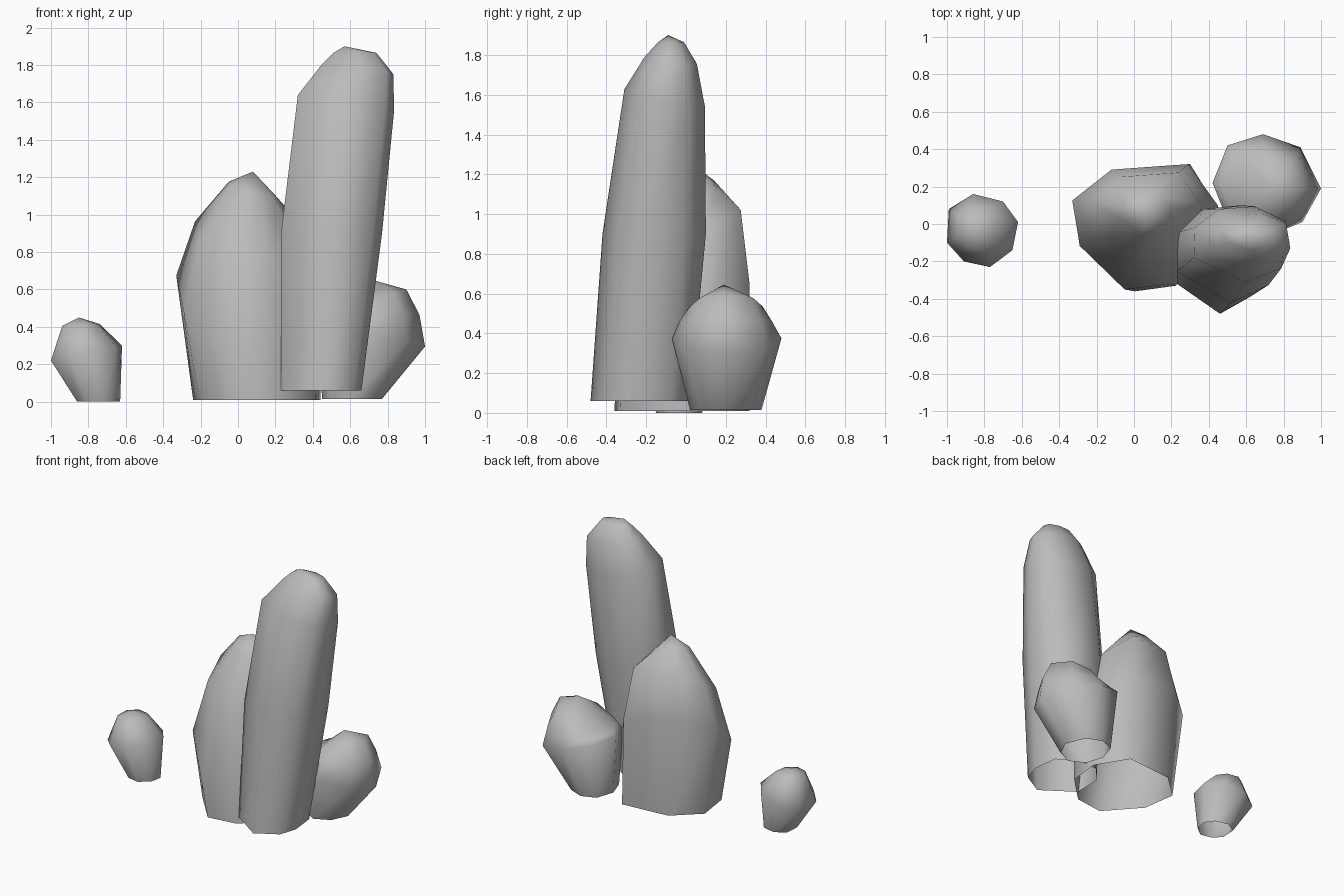
import bpy
import bmesh

cube = bpy.data.objects.get("Cube")
if cube:
    bpy.data.objects.remove(cube, do_unlink=True)

stone = bpy.data.materials.new("grey_stone")
stone.use_nodes = True
grey = (0.5, 0.5, 0.5, 1)
stone.diffuse_color = grey
stone.node_tree.nodes["Principled BSDF"].inputs["Base Color"].default_value = grey


def normalise(values):
    low, high = min(values), max(values)
    return [(v - low) / (high - low) for v in values]


def make_rock(name, outline, rings, apex):
    """Loft an outline through rings of (z, x range, y range, (lean x, lean y))."""
    us = normalise([p[0] for p in outline])
    vs = normalise([p[1] for p in outline])
    bm = bmesh.new()
    loops = []
    for z, (x0, x1), (y0, y1), (lean_x, lean_y) in rings:
        loops.append([bm.verts.new((x0 + u * (x1 - x0), y0 + v * (y1 - y0),
                                    z + lean_x * (u - 0.5) + lean_y * (v - 0.5)))
                      for u, v in zip(us, vs)])
    count = len(outline)
    for lower, upper in zip(loops, loops[1:]):
        for i in range(count):
            j = (i + 1) % count
            bm.faces.new((lower[i], lower[j], upper[j], upper[i]))
    tip = bm.verts.new(apex)
    for i in range(count):
        bm.faces.new((loops[-1][i], loops[-1][(i + 1) % count], tip))
    mesh = bpy.data.meshes.new(name)
    bm.to_mesh(mesh)
    bm.free()
    mesh.materials.append(stone)
    rock = bpy.data.objects.new(name, mesh)
    bpy.context.collection.objects.link(rock)
    for poly in mesh.polygons:
        poly.use_smooth = True


LEVEL = (0, 0)

# Leaning tall pillar
make_rock(
    "tall_rock",
    [(.23, -.32), (.46, -.48), (.62, -.39), (.66, -.26),
     (.64, -.08), (.5, .02), (.34, 0), (.235, -.12)],
    [(.06, (.23, .66), (-.48, .02), LEVEL),
     (.9, (.23, .77), (-.42, .1), LEVEL),
     (1.59, (.32, .835), (-.31, .095), (-.07, -.08)),
     (1.775, (.45, .83), (-.21, .055), (-.05, -.03)),
     (1.865, (.51, .74), (-.14, -.01), LEVEL)],
    (.57, -.09, 1.9))

# Broad pointed rock
make_rock(
    "broad_rock",
    [(-.33, .13), (-.29, -.12), (-.05, -.36), (.2, -.33),
     (.42, -.14), (.45, .1), (.29, .33), (-.12, .3)],
    [(.01, (-.24, .44), (-.36, .32), LEVEL),
     (.46, (-.33, .45), (-.35, .32), (-.22, .5)),
     (.89, (-.23, .36), (-.25, .275), (-.03, .28)),
     (1.13, (-.05, .2), (-.06, .15), (-.07, .05))],
    (.08, .06, 1.23))

# Bulging rock on the left
make_rock(
    "left_rock",
    [(.42, .22), (.5, .02), (.7, -.07), (.9, .01),
     (1, .19), (.89, .41), (.69, .48), (.5, .42)],
    [(.015, (.45, .77), (.02, .38), LEVEL),
     (.37, (.42, 1), (-.07, .48), (-.15, 0)),
     (.465, (.46, .97), (-.03, .43), LEVEL),
     (.54, (.54, .9), (.02, .385), (.12, 0))],
    (.74, .19, .645))

# Small separate rock
make_rock(
    "small_rock",
    [(-1, -.1), (-.91, -.2), (-.77, -.23), (-.65, -.14),
     (-.62, .01), (-.7, .12), (-.86, .16), (-.99, .08)],
    [(0, (-.86, -.63), (-.15, .08), LEVEL),
     (.26, (-1, -.62), (-.23, .16), (.08, 0)),
     (.41, (-.94, -.74), (-.14, .08), (.01, 0))],
    (-.85, -.03, .45))
